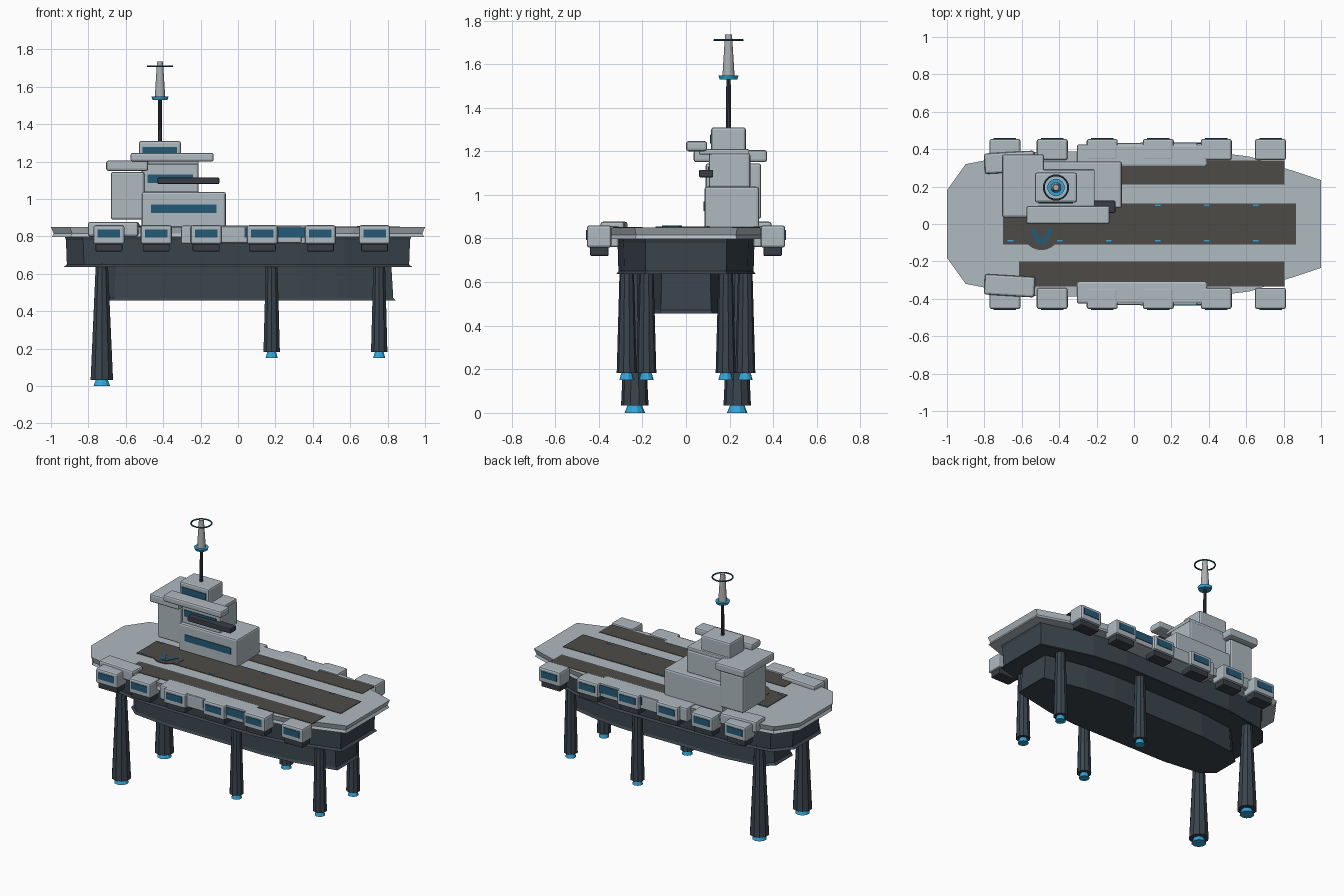
import bpy, bmesh, math
from mathutils import Matrix

if "Cube" in bpy.data.objects:
    bpy.data.objects.remove(bpy.data.objects["Cube"])


def mat(name, rgb):
    m = bpy.data.materials.new(name)
    m.diffuse_color = (*rgb, 1)
    m.use_nodes = True
    m.node_tree.nodes["Principled BSDF"].inputs["Base Color"].default_value = m.diffuse_color
    return m


LIGHT = mat("pale_grey", (.43, .49, .53))
HULL = mat("dark_slate", (.042, .058, .075))
TRIM = mat("charcoal", (.040, .048, .060))
STRIP = mat("deck_brown_grey", (.074, .071, .062))
GLASS = mat("window_blue", (.018, .105, .185))
GLOW = mat("bright_blue", (.030, .38, .70))
MAST = mat("mast_grey", (.42, .44, .45))


def finish(bm, name, material, bevel=0):
    bmesh.ops.recalc_face_normals(bm, faces=bm.faces)
    me = bpy.data.meshes.new(name)
    bm.to_mesh(me)
    bm.free()
    me.materials.append(material)
    ob = bpy.data.objects.new(name, me)
    bpy.context.collection.objects.link(ob)
    if bevel:
        b = ob.modifiers.new("bevel", 'BEVEL')
        b.width, b.segments = bevel, 2
    return ob


def box(name, x, y, z, material, bevel=0, turn=0):
    """Box from (min, max) ranges, optionally turned about z."""
    bm = bmesh.new()
    bmesh.ops.create_cube(bm, size=1)
    bmesh.ops.scale(bm, vec=(x[1] - x[0], y[1] - y[0], z[1] - z[0]), verts=bm.verts)
    bmesh.ops.rotate(bm, matrix=Matrix.Rotation(turn, 3, 'Z'), verts=bm.verts)
    bmesh.ops.translate(bm, vec=(sum(x) / 2, sum(y) / 2, sum(z) / 2), verts=bm.verts)
    return finish(bm, name, material, bevel)


def cone(name, x, y, z0, z1, r0, r1, material, sides=10):
    bm = bmesh.new()
    bmesh.ops.create_cone(bm, cap_ends=True, segments=sides, radius1=r0, radius2=r1, depth=z1 - z0)
    bmesh.ops.translate(bm, vec=(x, y, (z0 + z1) / 2), verts=bm.verts)
    return finish(bm, name, material)


def loft(name, outline, rings, material):
    """Stack scaled copies of an outline: rings are (z, x scale, y scale, x offset)."""
    bm = bmesh.new()
    loops = [[bm.verts.new((px * sx + ox, py * sy, z)) for px, py in outline]
             for z, sx, sy, ox in rings]
    n = len(outline)
    for a, b in zip(loops, loops[1:]):
        for i in range(n):
            bm.faces.new((a[i], a[(i + 1) % n], b[(i + 1) % n], b[i]))
    bm.faces.new(loops[0])
    bm.faces.new(loops[-1])
    return finish(bm, name, material)


# Deck and the two hull steps share one outline
half = [(-1, .18), (-.9, .32), (-.57, .385), (.35, .395), (.62, .36), (1, .235)]
outline = half + [(x, -y) for x, y in reversed(half)]
loft("deck", outline, [(.797, .995, .99, 0), (.815, .985, .975, 0), (.85, 1, 1, 0)], LIGHT)
loft("upper_hull", outline, [(.636, .932, .81, 0), (.65, .915, .785, 0), (.78, .92, .795, 0),
                             (.80, .927, .805, 0)], HULL)
loft("lower_hull", outline, [(.457, .80, .51, .045), (.472, .785, .49, .045),
                             (.64, .775, .475, .045)], HULL)

# Runway strips, lights and the round pad marking
box("centre_runway", (-.70, .865), (-.11, .11), (.848, .854), STRIP)
box("front_runway", (-.615, .805), (-.335, -.20), (.848, .853), STRIP)
box("rear_runway", (-.30, .805), (.21, .34), (.848, .853), STRIP)
for i in range(6):
    x = -.66 + i * .262
    for y in (-.09, .10):
        box("runway_light", (x - .015, x + .015), (y - .004, y + .004), (.852, .857), GLOW)
cone("round_pad", -.495, -.04, .850, .856, .10, .10, STRIP, 24)
for s in (-1, 1):
    cx = -.495 + s * .028
    box("pad_chevron", (cx - .013, cx + .013), (-.11, -.02), (.853, .859), GLASS, 0, -s * .5)

# Legs with flared glowing feet, side pods and edge platforms, mirrored front to back
for s in (-1, 1):
    side = "front" if s < 0 else "rear"

    def span(a, b):
        return tuple(sorted((a * s, b * s)))

    for x, y, z, r, f in ((-.728, .235, 0, .063, .047), (.18, .272, .15, .046, .034),
                          (.755, .182, .15, .046, .034)):
        cone(side + "_leg", x, y * s, z + .033, .72, r, .031, HULL)
        cone(side + "_foot", x, y * s, z, z + .035, f, f * .7, GLOW)

    for x in (-.69, -.437, -.17, .13, .44, .73):
        box(side + "_pod", (x - .083, x + .083), span(.342, .455), (.758, .86), LIGHT, .012)
        box(side + "_pod_window", (x - .06, x + .06), span(.452, .459), (.793, .838), GLASS)
        box(side + "_pod_base", (x - .072, x + .072), span(.355, .44), (.72, .762), TRIM, .006)

    box(side + "_edge_platform", (-.305, .39), span(.308, .425), (.76, .858), LIGHT, .01)
    box(side + "_edge_bay", (-.25, .34), span(.40, .432), (.765, .852), LIGHT, .008)
    box(side + "_edge_window", (.035, .36), span(.428, .436), (.795, .848), GLASS)
    box(side + "_corner_platform", (-.80, -.53), span(.275, .385), (.80, .877), LIGHT, .012, s * .06)

# Command tower
for name, x, y, z in (
        ("tower_base", (-.515, -.065), (.085, .335), (.845, 1.038)),
        ("tower_middle", (-.515, -.21), (.105, .295), (1.03, 1.193)),
        ("tower_top", (-.53, -.305), (.115, .275), (1.18, 1.31)),
        ("tower_side_block", (-.68, -.50), (.09, .345), (.89, 1.145)),
        ("tower_side_roof", (-.705, -.48), (.035, .372), (1.15, 1.206)),
        ("tower_bridge_wing", (-.575, -.13), (0, .097), (1.20, 1.247))):
    box(name, x, y, z, LIGHT, .012)
box("wing_support", (-.515, -.21), (.06, .29), (1.185, 1.21), LIGHT, .006)
box("base_window", (-.465, -.115), (.080, .088), (.925, .97), GLASS)
box("middle_window", (-.485, -.24), (.100, .108), (1.085, 1.13), GLASS)
box("top_window", (-.51, -.325), (.109, .118), (1.235, 1.277), GLASS)
box("tower_dark_boom", (-.43, -.10), (.06, .125), (1.08, 1.115), TRIM, .006)

# Mast with collar, tapered head and ring
MX, MY = -.417, .195
cone("mast_pole", MX, MY, 1.30, 1.54, .012, .010, TRIM, 10)
cone("mast_collar", MX, MY, 1.53, 1.547, .040, .046, GLOW, 24)
cone("mast_head", MX, MY, 1.545, 1.735, .028, .016, MAST, 16)
bpy.ops.mesh.primitive_torus_add(major_radius=.065, minor_radius=.005, major_segments=32,
                                 minor_segments=8, location=(MX, MY, 1.71))
ring = bpy.context.object
ring.name = "mast_ring"
ring.data.materials.append(GLASS)
bpy.ops.object.shade_smooth_by_angle()
